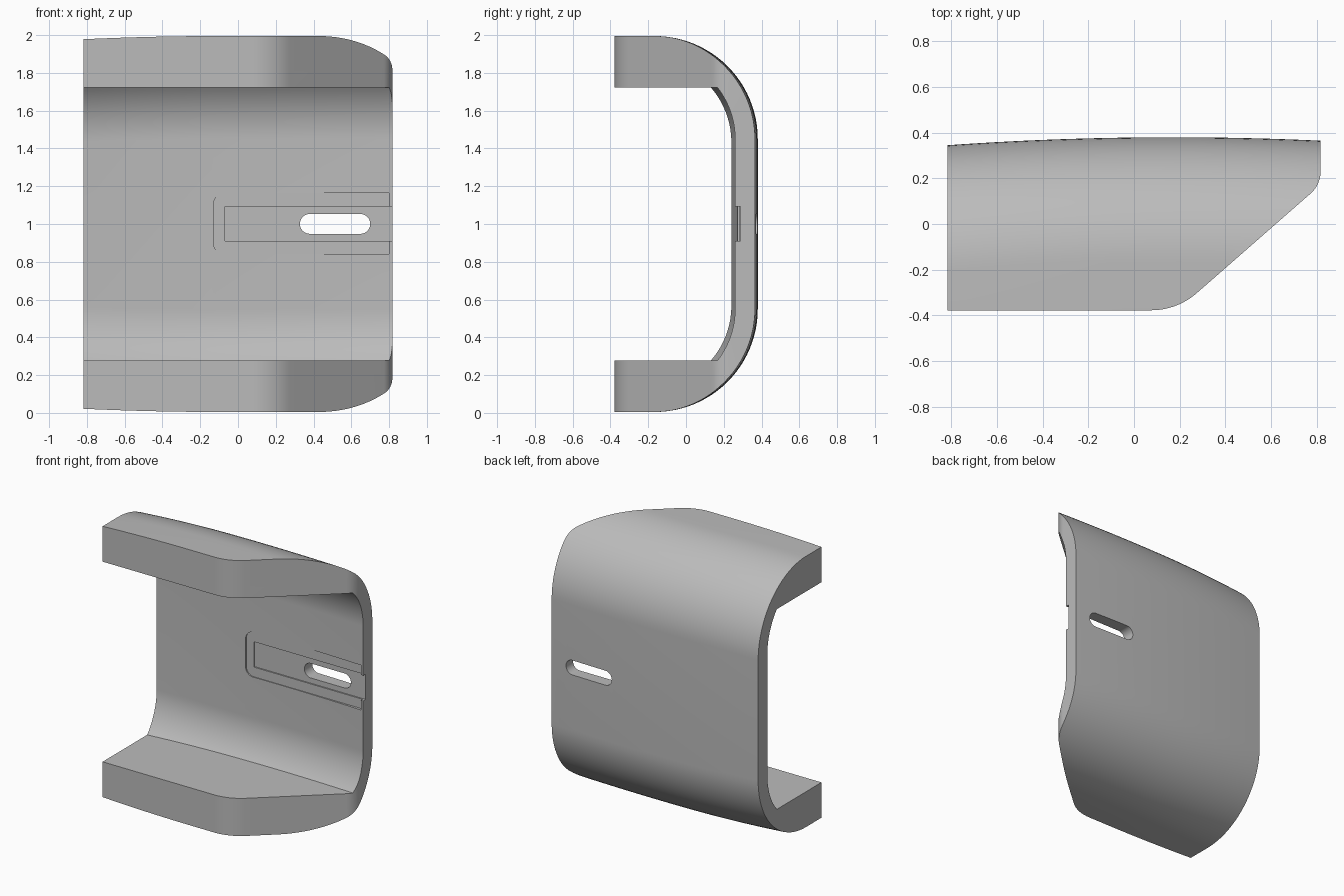
import bpy, bmesh, math
from mathutils import Vector

cube = bpy.data.objects.get("Cube")
if cube:
    bpy.data.objects.remove(cube)

HALF = 0.818          # half length along x
FRONT = -0.378
MID_Z = 1.0

grey = bpy.data.materials.new("plain_grey")
grey.use_nodes = True
grey.diffuse_color = (0.5, 0.5, 0.5, 1)
grey.node_tree.nodes["Principled BSDF"].inputs["Base Color"].default_value = (0.5, 0.5, 0.5, 1)


def finish(bm, name):
    bmesh.ops.recalc_face_normals(bm, faces=bm.faces)
    mesh = bpy.data.meshes.new(name)
    bm.to_mesh(mesh)
    bm.free()
    mesh.materials.append(grey)
    obj = bpy.data.objects.new(name, mesh)
    bpy.context.collection.objects.link(obj)
    return obj


def rounded(corners, steps=10):
    """Outline from (x, y, radius) corners."""
    out = []
    for i, (x, y, r) in enumerate(corners):
        p = Vector((x, y, 0))
        if r == 0:
            out.append(p)
            continue
        u = (Vector((*corners[i - 1][:2], 0)) - p).normalized()
        v = (Vector((*corners[(i + 1) % len(corners)][:2], 0)) - p).normalized()
        half = u.angle(v) / 2
        centre = p + (u + v).normalized() * r / math.sin(half)
        t = r / math.tan(half)
        a, b = (p + u * t - centre).normalized(), (p + v * t - centre).normalized()
        out += [centre + a.slerp(b, k / steps) * r for k in range(steps + 1)]
    return out


def prism(name, outline, place, low, high):
    """Extrude an outline; place maps (a, b, depth) to a point."""
    bm = bmesh.new()
    rings = [[bm.verts.new(place(p.x, p.y, d)) for p in outline] for d in (low, high)]
    skin(bm, rings)
    obj = finish(bm, name)
    obj.hide_render = True
    return obj


def skin(bm, rings):
    n = len(rings[0])
    for a, b in zip(rings, rings[1:]):
        for i in range(n):
            j = (i + 1) % n
            bm.faces.new((a[i], a[j], b[j], b[i]))
    bm.faces.new(rings[0])
    bm.faces.new(rings[-1])


def section(x):
    """C-shaped cross-section, slightly crowned along the length."""
    cy = -0.165 - 0.0357 * (x - 0.17) ** 2
    cz = 0.45 - 0.017 * (min(x + 0.1, 0) / 0.72) ** 2
    r_out, r_in, lip, front = 0.545, 0.44, 0.723, -0.5
    top = 0.55 - 0.545 + cz + r_out - 0.005
    outer = [(front, top)]
    outer += [(cy + r_out * math.sin(a), cz + r_out * math.cos(a))
              for a in (math.pi / 2 * k / 24 for k in range(25))]
    start = math.asin((lip - cz) / r_in)
    inner = [(cy + r_in * math.cos(a), cz + r_in * math.sin(a))
             for a in (start * k / 14 for k in range(15))]
    inner.append((front, lip))
    upper_out, upper_in = outer, inner
    lower_out = [(y, -z) for y, z in reversed(upper_out)]
    lower_in = [(y, -z) for y, z in reversed(upper_in)]
    return [(x, y, MID_Z + z) for y, z in upper_out + lower_out + lower_in + upper_in]


# Curved shell swept along x
bm = bmesh.new()
count = 24
skin(bm, [[bm.verts.new(p) for p in section(-HALF + 2 * HALF * k / count)]
          for k in range(count + 1)])
shell = finish(bm, "curved_clip_shell")

# Side trim with a rounded, slanted front corner
trim = prism("trim_cutter", rounded([
    (-1, FRONT, 0), (0.189, FRONT, 0.305), (HALF, 0.172, 0.133), (HALF, 0.6, 0), (-1, 0.6, 0)], 16),
    lambda a, b, d: (a, b, d), -0.2, 2.2)


def front_cutter(name, corners, low, high):
    return prism(name, rounded(corners), lambda a, b, d: (a, d, b), low, high)


# Shallow stepped recess and through slot
pocket = front_cutter("pocket_cutter", [
    (-0.13, 0.84, 0.06), (0.80, 0.84, 0), (0.80, 1.163, 0), (-0.13, 1.163, 0.06)], 0.1, 0.28)
channel = front_cutter("channel_cutter", [
    (-0.07, 0.91, 0), (0.95, 0.91, 0), (0.95, 1.093, 0), (-0.07, 1.093, 0)], 0.09, 0.289)
slot = front_cutter("slot_cutter", [
    (0.328, 0.948, 0.052), (0.70, 0.948, 0.052), (0.70, 1.053, 0.052), (0.328, 1.053, 0.052)],
    0.05, 0.6)

bpy.ops.object.select_all(action="DESELECT")
shell.select_set(True)
bpy.context.view_layer.objects.active = shell
for cutter, mode in ((trim, "INTERSECT"), (pocket, "DIFFERENCE"),
                     (channel, "DIFFERENCE"), (slot, "DIFFERENCE")):
    mod = shell.modifiers.new(cutter.name, "BOOLEAN")
    mod.object, mod.operation, mod.solver = cutter, mode, "EXACT"
    bpy.ops.object.modifier_apply(modifier=mod.name)
    bpy.data.objects.remove(cutter)

bpy.ops.object.shade_smooth_by_angle(angle=math.radians(25))
